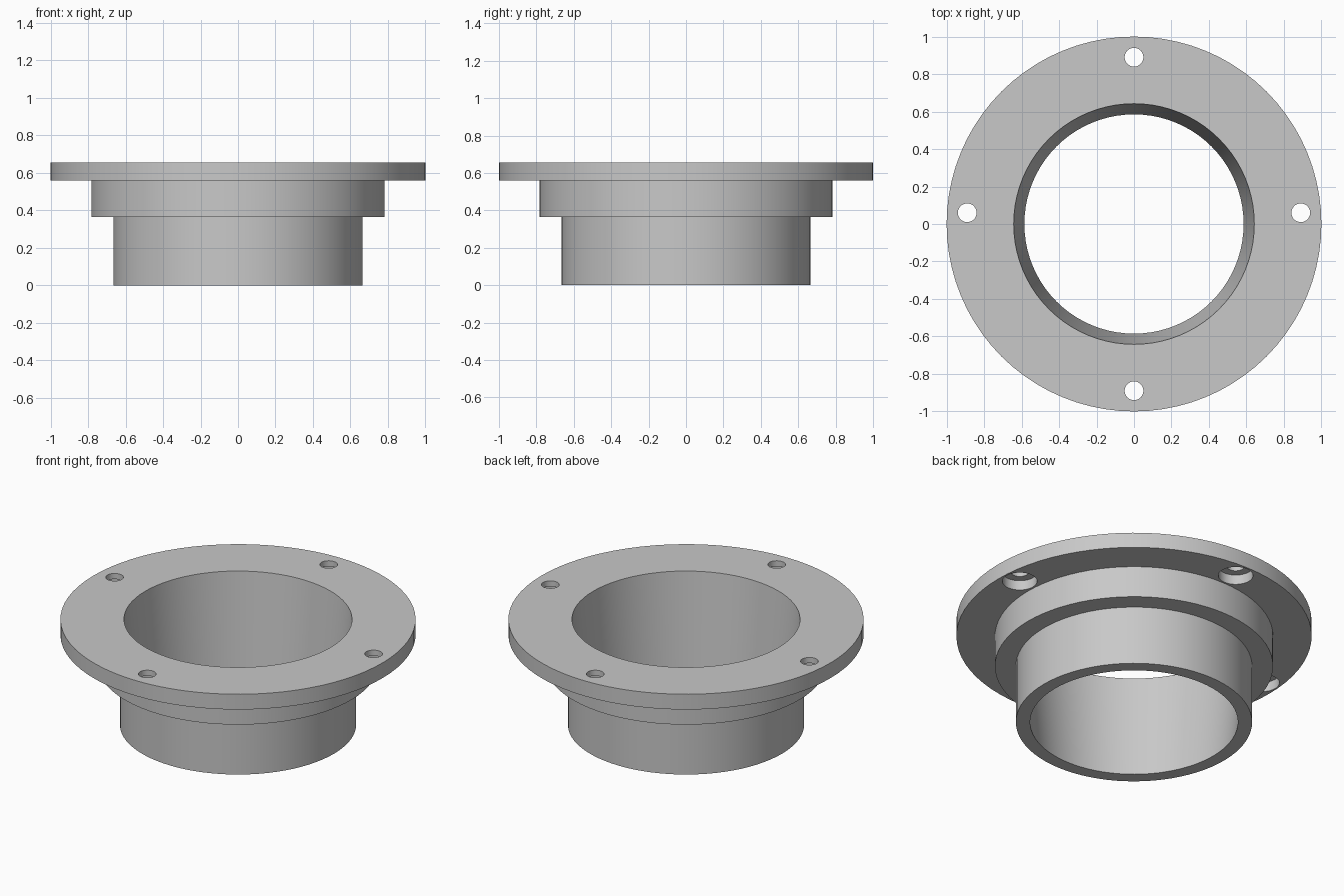
import bpy
import bmesh
from math import pi
from mathutils import Vector

cube = bpy.data.objects.get("Cube")
if cube:
    bpy.data.objects.remove(cube, do_unlink=True)

# One grey finish for the whole part
grey = bpy.data.materials.new("plain grey")
grey.use_nodes = True
colour = (0.58, 0.58, 0.58, 1)
grey.diffuse_color = colour
grey.node_tree.nodes["Principled BSDF"].inputs["Base Color"].default_value = colour


def lathe(name, profile, steps, places=((0, 0),)):
    """Turn a closed (radius, height) outline about z at each (x, y) place."""
    bm = bmesh.new()
    for x, y in places:
        centre = Vector((x, y, 0))
        verts = [bm.verts.new(centre + Vector((r, 0, z))) for r, z in profile]
        edges = [bm.edges.new((verts[i - 1], verts[i])) for i in range(len(verts))]
        bmesh.ops.spin(bm, geom=verts + edges, cent=centre, axis=(0, 0, 1),
                       angle=2 * pi, steps=steps, use_merge=True)
    bmesh.ops.remove_doubles(bm, verts=bm.verts, dist=1e-5)
    bmesh.ops.dissolve_degenerate(bm, edges=bm.edges, dist=1e-6)
    loose = [e for e in bm.edges if not e.link_faces]
    bmesh.ops.delete(bm, geom=loose, context="EDGES")
    bmesh.ops.recalc_face_normals(bm, faces=bm.faces)
    mesh = bpy.data.meshes.new(name)
    bm.to_mesh(mesh)
    bm.free()
    mesh.materials.append(grey)
    obj = bpy.data.objects.new(name, mesh)
    bpy.context.collection.objects.link(obj)
    return obj


# Stepped body: tube, collar and flange around a tapered bore
base, step, under, top = 0, 0.365, 0.56, 0.655
body = lathe("flanged_sleeve", [
    (0.585, base), (0.665, base), (0.665, step), (0.783, step),
    (0.783, under), (1, under), (1, top), (0.642, top)], 80)

# Screw holes with a wide recess opening downwards
ledge = 0.62
holes = lathe("screw_hole_cutter", [
    (0, under - 0.05), (0.098, under - 0.05), (0.098, ledge),
    (0.05, ledge), (0.05, top + 0.05), (0, top + 0.05)], 32,
    [(0, 0.89), (0, -0.89), (0.89, 0.06), (-0.89, 0.06)])
holes.hide_render = True

# Cut the holes, then drop the cutter
bpy.ops.object.select_all(action="DESELECT")
body.select_set(True)
bpy.context.view_layer.objects.active = body
cut = body.modifiers.new("screw holes", "BOOLEAN")
cut.operation = "DIFFERENCE"
cut.solver = "EXACT"
cut.object = holes
bpy.ops.object.modifier_apply(modifier=cut.name)
bpy.data.objects.remove(holes, do_unlink=True)

bpy.ops.object.shade_smooth_by_angle(angle=pi / 6)
